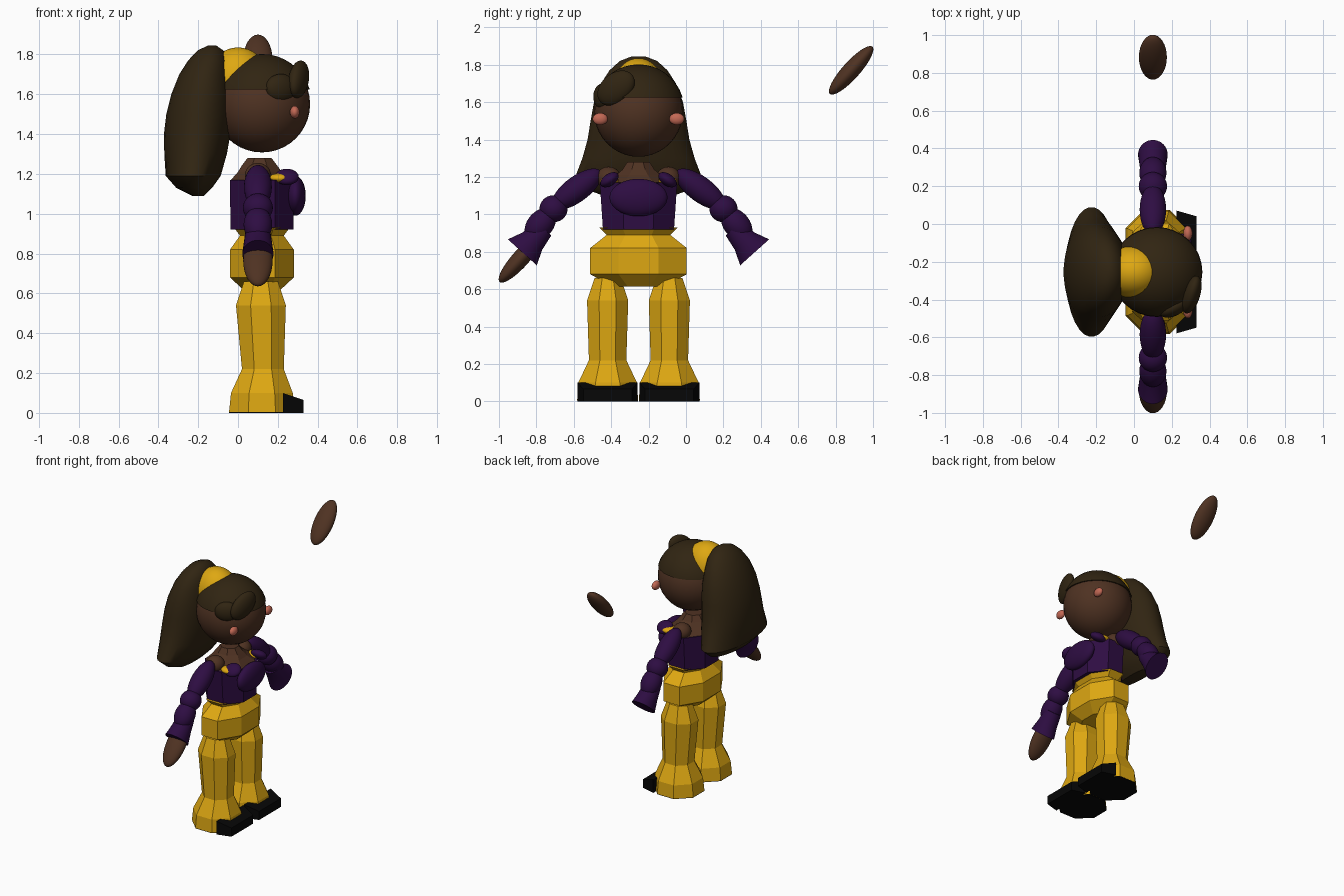
import bpy, bmesh
from math import sin, cos, pi, radians
from mathutils import Matrix

if "Cube" in bpy.data.objects:
    bpy.data.objects.remove(bpy.data.objects["Cube"])

CY = -0.254  # mirror line of the figure, which faces +x


def material(name, r, g, b):
    m = bpy.data.materials.new(name)
    m.use_nodes = True
    m.diffuse_color = (r, g, b, 1)
    m.node_tree.nodes["Principled BSDF"].inputs["Base Color"].default_value = (r, g, b, 1)
    return m


YELLOW = material("golden yellow", 0.73, 0.39, 0.006)
PURPLE = material("deep purple", 0.027, 0.004, 0.055)
SKIN = material("brown skin", 0.078, 0.032, 0.016)
HAIR = material("dark hair", 0.03, 0.018, 0.006)
BLACK = material("black", 0.002, 0.002, 0.002)
CORAL = material("coral", 0.55, 0.14, 0.09)


def finish(name, bm, mat, matrix=Matrix(), smooth=False):
    bmesh.ops.recalc_face_normals(bm, faces=bm.faces)
    mesh = bpy.data.meshes.new(name)
    bm.to_mesh(mesh)
    bm.free()
    ob = bpy.data.objects.new(name, mesh)
    bpy.context.collection.objects.link(ob)
    mesh.materials.append(mat)
    ob.matrix_world = matrix
    if smooth:
        bpy.ops.object.select_all(action='DESELECT')
        ob.select_set(True)
        bpy.context.view_layer.objects.active = ob
        bpy.ops.object.shade_smooth_by_angle(angle=radians(40))
    return ob


def ball(name, loc, radii, mat, rx=0, rz=0, cut=None):
    """Ellipsoid; cut drops everything under that local height."""
    bm = bmesh.new()
    bmesh.ops.create_uvsphere(bm, u_segments=32, v_segments=20, radius=1)
    bmesh.ops.scale(bm, vec=radii, verts=bm.verts)
    if cut is not None:
        bmesh.ops.bisect_plane(bm, geom=bm.verts[:] + bm.edges[:] + bm.faces[:],
                               plane_co=(0, 0, cut), plane_no=(0, 0, 1), clear_inner=True)
        bmesh.ops.holes_fill(bm, edges=[e for e in bm.edges if e.is_boundary])
    m = Matrix.Translation(loc) @ Matrix.Rotation(rz, 4, 'Z') @ Matrix.Rotation(rx, 4, 'X')
    return finish(name, bm, mat, m, True)


def loft(name, rings, mat, sides=8, matrix=Matrix(), smooth=False):
    """Rings of (z, centre x, half depth x, half width y), flat side forward."""
    bm = bmesh.new()
    k = 1 / cos(pi / sides)
    loops = []
    for z, cx, hx, hy in rings:
        angles = [2 * pi * (i + 0.5) / sides for i in range(sides)]
        loops.append([bm.verts.new((cx + k * hx * cos(a), k * hy * sin(a), z)) for a in angles])
    for a, b in zip(loops, loops[1:]):
        for i in range(sides):
            j = (i + 1) % sides
            bm.faces.new((a[i], a[j], b[j], b[i]))
    bm.faces.new(loops[0][::-1])
    bm.faces.new(loops[-1])
    return finish(name, bm, mat, matrix, smooth)


def at_y(offset):
    return Matrix.Translation((0, CY + offset, 0))


# Trunk
loft("hips", [(0.615, 0.12, 0.09, 0.14), (0.68, 0.12, 0.16, 0.258), (0.82, 0.12, 0.16, 0.258),
              (0.89, 0.12, 0.11, 0.17), (0.93, 0.12, 0.14, 0.21)], YELLOW, matrix=at_y(0))
loft("bodice", [(0.92, 0.12, 0.158, 0.19), (1.17, 0.12, 0.16, 0.207)], PURPLE, matrix=at_y(0))
loft("neck", [(1.165, 0.115, 0.155, 0.2), (1.21, 0.11, 0.11, 0.12),
              (1.24, 0.108, 0.09, 0.085), (1.28, 0.108, 0.06, 0.06)], SKIN, matrix=at_y(0))
ball("bust", (0.288, CY, 1.09), (0.052, 0.155, 0.1), PURPLE)

# Paired parts
for s, side in ((1, "left"), (-1, "right")):
    # Leg, sole and toe cap
    leg_y = at_y(s * 0.165)
    loft(side + "_leg", [(0.004, 0.12, 0.165, 0.163), (0.1, 0.12, 0.155, 0.157),
                         (0.22, 0.125, 0.105, 0.1), (0.54, 0.115, 0.125, 0.11),
                         (0.66, 0.115, 0.085, 0.07)], YELLOW, matrix=leg_y)
    loft(side + "_sole", [(0, 0.12, 0.164, 0.162), (0.005, 0.12, 0.164, 0.162)], BLACK, matrix=leg_y)
    bm = bmesh.new()
    bmesh.ops.create_cube(bm, size=1)
    for v in bm.verts:
        front = v.co.x > 0
        top = (0.065 if front else 0.1) if v.co.z > 0 else 0
        v.co = (0.33 if front else 0.225, (0.13 if front else 0.16) * (1 if v.co.y > 0 else -1), top)
    finish(side + "_toe_cap", bm, BLACK, leg_y)

    # Arm
    ball(side + "_shoulder", (0.1, CY + s * 0.16, 1.195), (0.065, 0.065, 0.06), SKIN)
    ball(side + "_upper_sleeve", (0.1, CY + s * 0.33, 1.135), (0.07, 0.16, 0.068), PURPLE, rx=-s * 0.64)
    ball(side + "_elbow", (0.1, CY + s * 0.454, 1.03), (0.075, 0.075, 0.072), PURPLE)
    ball(side + "_lower_sleeve", (0.1, CY + s * 0.525, 0.945), (0.072, 0.1, 0.07), PURPLE, rx=-s * 0.87)
    cuff = Matrix.Translation((0.1, CY + s * 0.621, 0.797)) @ Matrix.Rotation(-s * 2.41, 4, 'X')
    loft(side + "_cuff", [(-0.17, 0, 0.06, 0.055), (-0.08, 0, 0.07, 0.07), (0, 0, 0.078, 0.104)],
         PURPLE, 28, cuff, True)

    # Neckline and cheek
    ball(side + "_strap", (0.245, CY + s * 0.155, 1.185), (0.06, 0.055, 0.032), PURPLE, rx=s * -0.6)
    ball(side + "_neckline_trim", (0.21, CY + s * 0.155, 1.178), (0.055, 0.05, 0.025), YELLOW)
    ball(side + "_cheek", (0.285, CY + s * 0.205, 1.51), (0.024, 0.04, 0.032), CORAL)

# Hands, one of them floating apart
for name, y, z in (("right_hand", -0.883, 0.765), ("left_hand", 0.883, 1.77)):
    ball(name, (0.1, y, z), (0.074, 0.17, 0.046), SKIN, rx=radians(48))

# Head and hair
ball("head", (0.12, CY, 1.55), (0.242, 0.238, 0.242), SKIN)
ball("hair_cap", (0.12, CY, 1.555), (0.25, 0.246, 0.247), HAIR, cut=0.07)
ball("headband", (0, CY, 1.66), (0.16, 0.14, 0.175), YELLOW)
ball("front_fringe", (0.305, CY - 0.12, 1.675), (0.045, 0.115, 0.08), HAIR, rx=0.65, rz=-0.3)
ball("side_fringe", (0.215, CY - 0.185, 1.63), (0.085, 0.045, 0.072), HAIR, rz=0.5)
loft("ponytail", [(1.09, -0.2, 0.03, 0.16), (1.13, -0.22, 0.09, 0.27), (1.19, -0.225, 0.138, 0.342),
                  (1.3, -0.213, 0.157, 0.3), (1.4, -0.205, 0.167, 0.272), (1.5, -0.195, 0.165, 0.256),
                  (1.6, -0.183, 0.152, 0.238), (1.7, -0.168, 0.127, 0.2), (1.77, -0.15, 0.1, 0.155),
                  (1.82, -0.138, 0.065, 0.1), (1.845, -0.13, 0.02, 0.035)],
     HAIR, 32, at_y(0), True)
